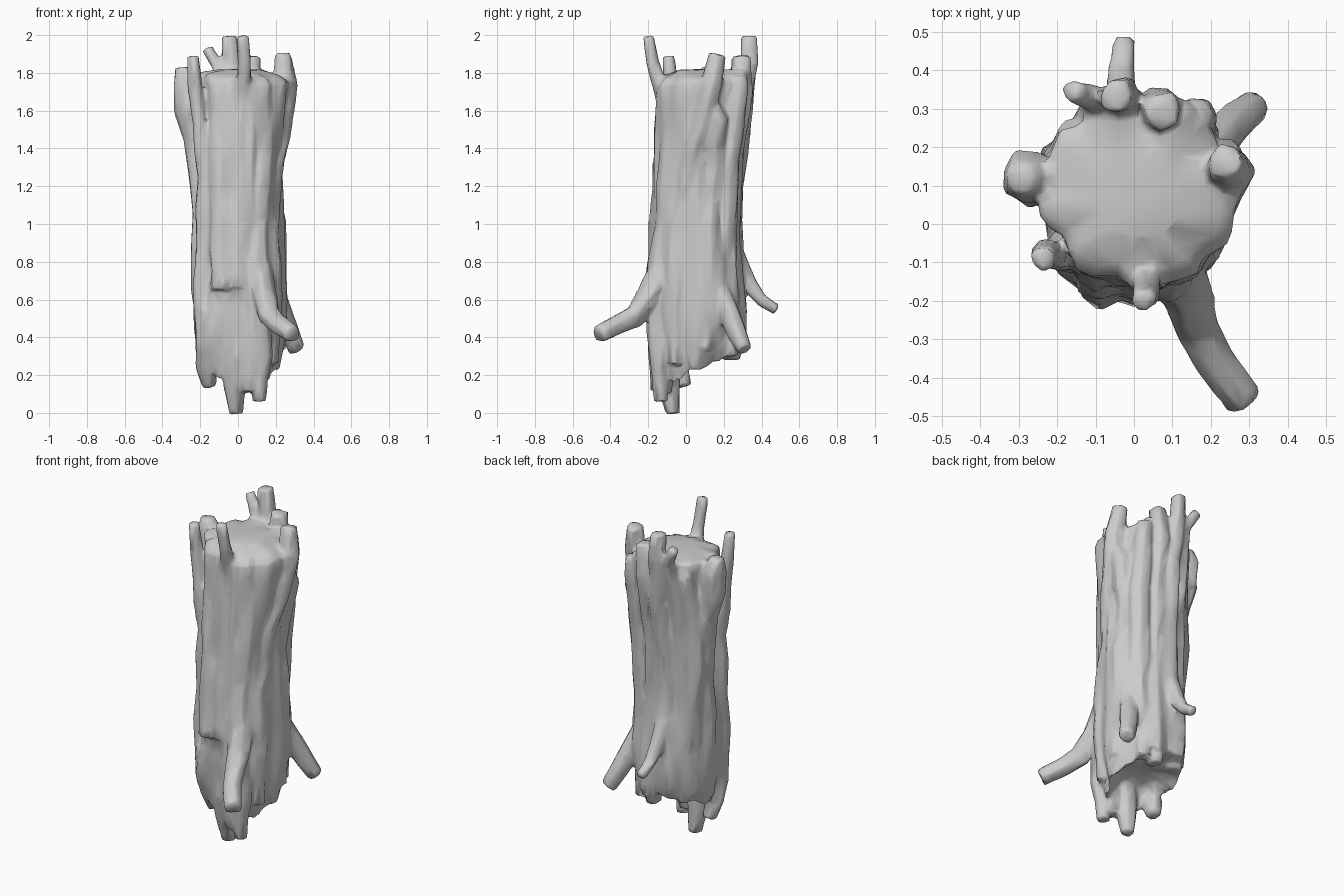
import bpy, bmesh, math, random
from mathutils import Vector, noise

if "Cube" in bpy.data.objects:
    bpy.data.objects.remove(bpy.data.objects["Cube"])

random.seed(4)
parts = []


def finish(name, bm):
    bmesh.ops.recalc_face_normals(bm, faces=bm.faces)
    me = bpy.data.meshes.new(name)
    bm.to_mesh(me)
    bm.free()
    ob = bpy.data.objects.new(name, me)
    bpy.context.collection.objects.link(ob)
    parts.append(ob)
    return ob


def bridge(bm, a, b):
    n = len(a)
    for i in range(n):
        bm.faces.new((a[i], a[(i + 1) % n], b[(i + 1) % n], b[i]))


def strand(name, pts, sides=7):
    """Knotty tube through (x, y, z, radius) points with broken flat ends."""
    bm = bmesh.new()
    # halve each segment and let the new point wander
    full = []
    for p, q in zip(pts, pts[1:]):
        full.append(p)
        mid = [(u + v) / 2 + random.uniform(-.008, .008) for u, v in zip(p, q)]
        if (Vector(p[:3]) - Vector(q[:3])).length > 0.2:
            full.append(mid)
    full.append(pts[-1])
    P = [Vector(p[:3]) for p in full]
    side = Vector((1, 0.15, 0))
    rings = []
    for i, p in enumerate(P):
        t = (P[min(i + 1, len(P) - 1)] - P[max(i - 1, 0)]).normalized()
        side = side - t * side.dot(t)
        if side.length < 0.1:
            side = t.orthogonal()
        side.normalize()
        other = t.cross(side)
        ring = []
        for k in range(sides):
            a = math.tau * k / sides
            r = full[i][3] * random.uniform(0.88, 1.18)
            ring.append(bm.verts.new(p + (side * math.cos(a) + other * math.sin(a)) * r))
        rings.append(ring)
    for a, b in zip(rings, rings[1:]):
        bridge(bm, a, b)
    bm.faces.new(rings[0])
    bm.faces.new(rings[-1])
    return finish(name, bm)


def trunk():
    """Ridged core with a domed broken top and a hollow underside."""
    bm = bmesh.new()
    N, L = 44, 16
    cx, cy = 0.01, 0.06

    def column(a, t):
        d = Vector((math.cos(a), math.sin(a)))
        jag = noise.noise(Vector((d.x * 3, d.y * 3, 7.0)))
        zb = 0.25 + 0.09 * d.y - 0.03 * d.x + 0.07 * jag
        zt = 1.77 + 0.02 * d.y - 0.02 * d.x + 0.05 * jag
        z = zb + (zt - zb) * t
        flare = 0.035 * min(1, 1 + d.y * 1.4) * max(0, (z - 1.3) / 0.5) ** 1.5
        flare += 0.026 * max(0, 1 - abs(z - 0.55) / 0.4)
        pinch = 0.05 * max(0, (0.4 - z) / 0.3)
        pinch += 0.014 * max(0, 1 - abs(z - 1.2) / 0.4)
        ridge = 0.04 * noise.noise(Vector((d.x * 3.5, d.y * 3.5, z * 1.6)))
        ridge += 0.006 * math.sin(9 * a + 2.2 * math.sin(z * 2.3))
        r = 0.222 + flare - pinch + ridge
        return Vector((cx + d.x * r, cy + d.y * r * 1.06, z))

    def inset(a, t, s, zc, mix):
        p = column(a, t)
        return Vector((cx + (p.x - cx) * s, cy + (p.y - cy) * s,
                       p.z + (zc - p.z) * mix))

    A = [math.tau * i / N for i in range(N)]
    rings = [[bm.verts.new(inset(a, 0, 0.6, 0.34, 0.75)) for a in A]]
    rings += [[bm.verts.new(column(a, j / L)) for a in A] for j in range(L + 1)]
    rings += [[bm.verts.new(inset(a, 1, s, 1.82, m)) for a in A]
              for s, m in ((0.85, 0.45), (0.45, 0.95))]
    for a, b in zip(rings, rings[1:]):
        bridge(bm, a, b)
    for ring, z in ((rings[0], 0.34), (rings[-1], 1.82)):
        c = bm.verts.new((cx, cy, z))
        for i in range(N):
            bm.faces.new((ring[i], ring[(i + 1) % N], c))
    return finish("trunk_core", bm)


core = trunk()

# Bark strands wrapping the trunk, top to bottom
strand("bark_left", [(-.29, .12, 1.83, .04), (-.282, .12, 1.74, .068), (-.235, .12, 1.45, .06),
                     (-.185, .10, 1.05, .06), (-.195, .08, .65, .058), (-.185, .05, .32, .04)])
strand("bark_front_left", [(-.235, -.09, 1.89, .032), (-.225, -.08, 1.72, .04), (-.185, -.07, 1.4, .05),
                           (-.17, -.07, 1.1, .055), (-.185, -.07, .7, .055), (-.175, -.07, .36, .048),
                           (-.155, -.01, .14, .042)])
strand("bark_front_mid", [(-.11, -.09, 1.75, .05), (-.10, -.10, 1.5, .05), (-.10, -.12, 1.15, .058),
                          (-.09, -.14, .85, .06), (-.085, -.155, .65, .065)])
strand("bark_front_twig", [(.025, -.20, 1.995, .03), (.035, -.175, 1.85, .035), (.03, -.10, 1.65, .06),
                           (.01, -.11, 1.35, .06), (.00, -.135, 1.0, .06), (.00, -.155, .66, .06)])
strand("bark_front_right", [(.14, -.06, 1.70, .05), (.13, -.07, 1.4, .06), (.10, -.10, 1.0, .065),
                            (.10, -.14, .6, .065), (.12, -.14, .3, .06), (.115, -.13, .06, .038)])
strand("bark_right_twist", [(.24, .165, 1.90, .047), (.25, .13, 1.74, .06), (.22, .07, 1.5, .06),
                            (.185, .00, 1.25, .055), (.165, -.04, .95, .055), (.18, -.06, .6, .055),
                            (.17, -.06, .26, .042)])
strand("bark_right", [(.245, .09, 1.76, .038), (.235, .17, 1.55, .055), (.18, .15, 1.3, .055),
                      (.19, .12, 1.0, .06), (.20, .12, .7, .06), (.205, .10, .33, .045)])
strand("bark_back_right", [(.16, .285, 1.78, .045), (.165, .275, 1.68, .055), (.15, .225, 1.35, .065),
                           (.14, .205, .95, .065), (.14, .23, .6, .06), (.13, .24, .3, .04)])
strand("bark_back_mid", [(.075, .295, 1.89, .048), (.06, .30, 1.7, .055), (.05, .245, 1.3, .055),
                         (.04, .235, .9, .06), (.06, .24, .5, .055), (.05, .24, .28, .045)])
strand("bark_back_tall", [(-.045, .33, 1.995, .044), (-.035, .335, 1.85, .05), (-.02, .30, 1.6, .055),
                          (-.04, .25, 1.2, .05), (-.04, .265, .85, .05), (-.035, .33, .68, .045),
                          (-.03, .40, .60, .035), (-.025, .482, .545, .03)])
strand("bark_back_left", [(-.165, .345, 1.93, .029), (-.10, .325, 1.82, .035), (-.12, .24, 1.5, .05),
                          (-.13, .20, 1.1, .055), (-.13, .20, .7, .055), (-.12, .20, .32, .045)])
strand("bark_left_inner", [(-.16, .24, 1.74, .035), (-.18, .18, 1.4, .05), (-.17, .17, .9, .05),
                           (-.17, .16, .38, .045)])

# Side branches and roots
strand("branch_front", [(.11, -.11, .80, .065), (.135, -.19, .62, .066), (.165, -.27, .515, .06),
                        (.21, -.36, .47, .055), (.29, -.462, .415, .05)])
strand("branch_right_back", [(.18, .16, .70, .05), (.225, .22, .54, .055), (.265, .265, .43, .053),
                             (.315, .31, .335, .047)])
strand("root_tip", [(-.01, -.08, .55, .09), (-.005, -.10, .3, .08), (-.02, -.09, .15, .06),
                    (-.01, -.07, -.005, .038)])
strand("root_front", [(.04, -.12, .65, .08), (.06, -.12, .35, .09), (.07, -.125, .11, .055)])
strand("root_left", [(-.13, -.10, .55, .07), (-.15, -.09, .35, .06), (-.15, -.02, .15, .038)])

# Fuse the strands into one weathered trunk with coarse, smooth-shaded faces
bpy.ops.object.select_all(action='DESELECT')
for ob in parts:
    ob.select_set(True)
bpy.context.view_layer.objects.active = core
bpy.ops.object.join()
core.name = "tree_trunk"
m = core.modifiers.new("fuse", 'REMESH')
m.mode, m.voxel_size = 'VOXEL', 0.011
m = core.modifiers.new("weather", 'SMOOTH')
m.factor, m.iterations = 0.5, 3
m = core.modifiers.new("simplify", 'DECIMATE')
m.ratio = 0.07
bpy.ops.object.convert(target='MESH')
bpy.ops.object.shade_smooth_by_angle(angle=math.radians(60))
